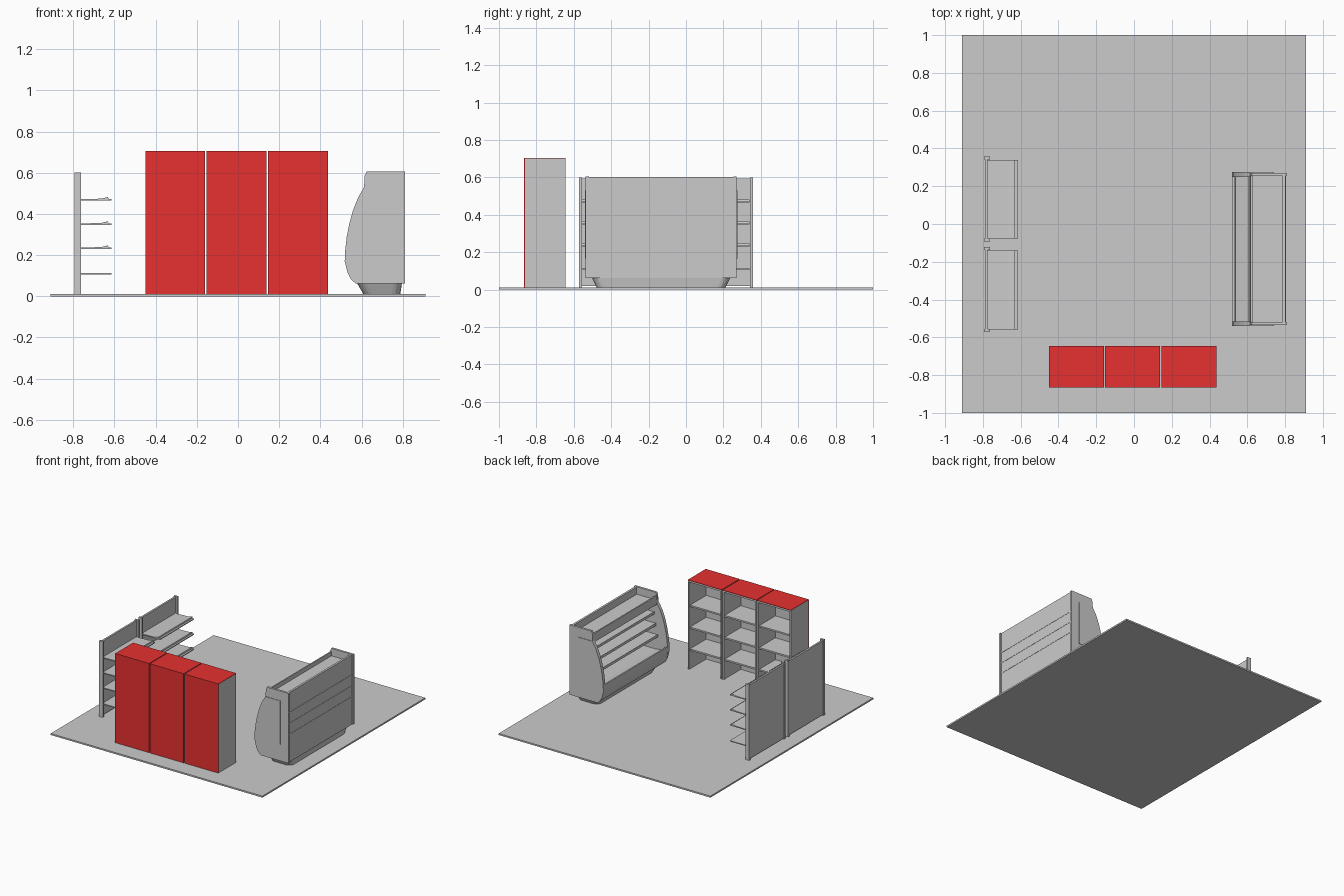
import bpy, bmesh
from mathutils import Vector

if "Cube" in bpy.data.objects:
    bpy.data.objects.remove(bpy.data.objects["Cube"])

red = bpy.data.materials.new("red_paint")
red.diffuse_color = (0.8, 0.03, 0.03, 1)
red.use_nodes = True
red.node_tree.nodes["Principled BSDF"].inputs["Base Color"].default_value = red.diffuse_color


def finish(name, bm, mat=None):
    bmesh.ops.recalc_face_normals(bm, faces=bm.faces)
    me = bpy.data.meshes.new(name)
    bm.to_mesh(me)
    bm.free()
    ob = bpy.data.objects.new(name, me)
    bpy.context.collection.objects.link(ob)
    if mat:
        me.materials.append(mat)
    return ob


def box(name, x, y, z, mat=None):
    bm = bmesh.new()
    bmesh.ops.create_cube(bm, size=1)
    for v in bm.verts:
        v.co = Vector([r[0] + (c + 0.5) * (r[1] - r[0]) for r, c in zip((x, y, z), v.co)])
    return finish(name, bm, mat)


def prism(name, pts, y0, y1):
    """Extrude an x-z outline along y."""
    bm = bmesh.new()
    f = bm.faces.new([bm.verts.new((x, y0, z)) for x, z in pts])
    g = bmesh.ops.extrude_face_region(bm, geom=[f])
    for v in g["geom"]:
        if isinstance(v, bmesh.types.BMVert):
            v.co.y = y1
    return finish(name, bm)


F = 0.012  # floor top
box("floor", (-0.91, 0.91), (-1, 1), (0, F))

# Three open cabinets with red back and top
for i, x0 in enumerate((-0.45, -0.153, 0.145)):
    x1, y0, y1, t = x0 + 0.291, -0.865, -0.645, 0.012
    n = f"cabinet_{i + 1}_"
    box(n + "back", (x0, x1), (y0, y0 + 0.004), (F, 0.705), red)
    box(n + "top", (x0, x1), (y0, y1), (0.701, 0.705), red)
    box(n + "back_lining", (x0 + t, x1 - t), (y0 + 0.004, y0 + 0.012), (F, 0.701))
    box(n + "top_lining", (x0 + t, x1 - t), (y0 + 0.004, y1), (0.69, 0.701))
    for s, a in (("left", x0), ("right", x1 - t)):
        box(n + s + "_side", (a, a + t), (y0 + 0.004, y1), (F, 0.701))
    for k, z in enumerate((0.155, 0.325, 0.495)):
        box(n + f"shelf_{k + 1}", (x0 + t, x1 - t), (y0 + 0.012, y1 - 0.01), (z, z + t))

# Two wall shelving units
for i, y0 in enumerate((-0.572, -0.092)):
    y1 = y0 + 0.45
    n = f"wall_unit_{i + 1}_"
    box(n + "back_panel", (-0.79, -0.776), (y0 + 0.012, y1 - 0.012), (0.02, 0.595))
    for s, a in (("front", y0), ("rear", y1 - 0.016)):
        box(n + s + "_post", (-0.793, -0.762), (a, a + 0.016), (F, 0.6))
    box(n + "base_shelf", (-0.778, -0.615), (y0 + 0.014, y1 - 0.018), (0.106, 0.113))
    for k, z in enumerate((0.23, 0.347, 0.465)):
        prism(n + f"shelf_{k + 1}",
              [(-0.778, z), (-0.778, z + 0.006), (-0.665, z + 0.009), (-0.631, z + 0.017),
               (-0.629, z + 0.007), (-0.615, z + 0.007), (-0.615, z)],
              y0 + 0.014, y1 - 0.018)

# Display case: curved end panels
CY0, CY1, T = -0.54, 0.275, 0.025
curve = [(0.518, 0.17), (0.52, 0.22), (0.528, 0.29), (0.541, 0.355),
         (0.559, 0.42), (0.583, 0.48), (0.612, 0.53)]
end = ([(0.81, 0.062), (0.572, 0.062), (0.55, 0.08), (0.532, 0.115)] + curve
       + [(0.615, 0.585), (0.624, 0.605), (0.81, 0.605)])
inset = [(0.74, 0.19), (0.521, 0.19)] + curve[1:] + [(0.74, 0.53)]
trim = curve + [(x + 0.009, z - 0.003) for x, z in reversed(curve)]
for s, a, out in (("front", CY0, -1), ("rear", CY1 - T, 1)):
    b = a + T
    prism(f"case_{s}_end", end, a + 0.004, b - 0.004)
    o = a if out < 0 else b - 0.005
    prism(f"case_{s}_end_panel", inset, o, o + 0.005)
    prism(f"case_{s}_edge_trim", trim, a, b)

# Display case: back, canopy, bin and shelves between the ends
Y0, Y1 = CY0 + T - 0.004, CY1 - T + 0.004
box("case_back", (0.787, 0.803), (Y0, Y1), (0.062, 0.603))
box("case_roof", (0.622, 0.79), (Y0, Y1), (0.535, 0.547))
prism("case_canopy_front", [(0.612, 0.515), (0.617, 0.58), (0.627, 0.58), (0.624, 0.515)], Y0, Y1)
prism("case_bin", [(0.8, 0.062), (0.572, 0.062), (0.55, 0.08), (0.532, 0.115), (0.521, 0.17),
                   (0.522, 0.208), (0.534, 0.208), (0.537, 0.18), (0.62, 0.165), (0.8, 0.165)], Y0, Y1)
box("case_inner_back", (0.765, 0.79), (Y0, Y1), (0.16, 0.54))
for k, (z, x) in enumerate(((0.27, 0.61), (0.355, 0.625), (0.44, 0.64))):
    box(f"case_shelf_{k + 1}", (x, 0.805), (Y0, Y1), (z, z + 0.01))
    box(f"case_shelf_lip_{k + 1}", (x - 0.004, x), (Y0, Y1), (z - 0.008, z + 0.012))

# Display case: tapered plinth with rounded corners
bm = bmesh.new()
bmesh.ops.create_cube(bm, size=1)
for v in bm.verts:
    top = v.co.z > 0
    hx, hy = (0.109, 0.37) if top else (0.09, 0.345)
    v.co = Vector(((0.687 if top else 0.698) + hx * 2 * v.co.x, -0.133 + hy * 2 * v.co.y,
                   0.064 if top else F))
upright = [e for e in bm.edges if abs(e.verts[0].co.z - e.verts[1].co.z) > 0.01]
bmesh.ops.bevel(bm, geom=upright, offset=0.04, segments=4, profile=0.5, affect='EDGES')
finish("case_plinth", bm)
